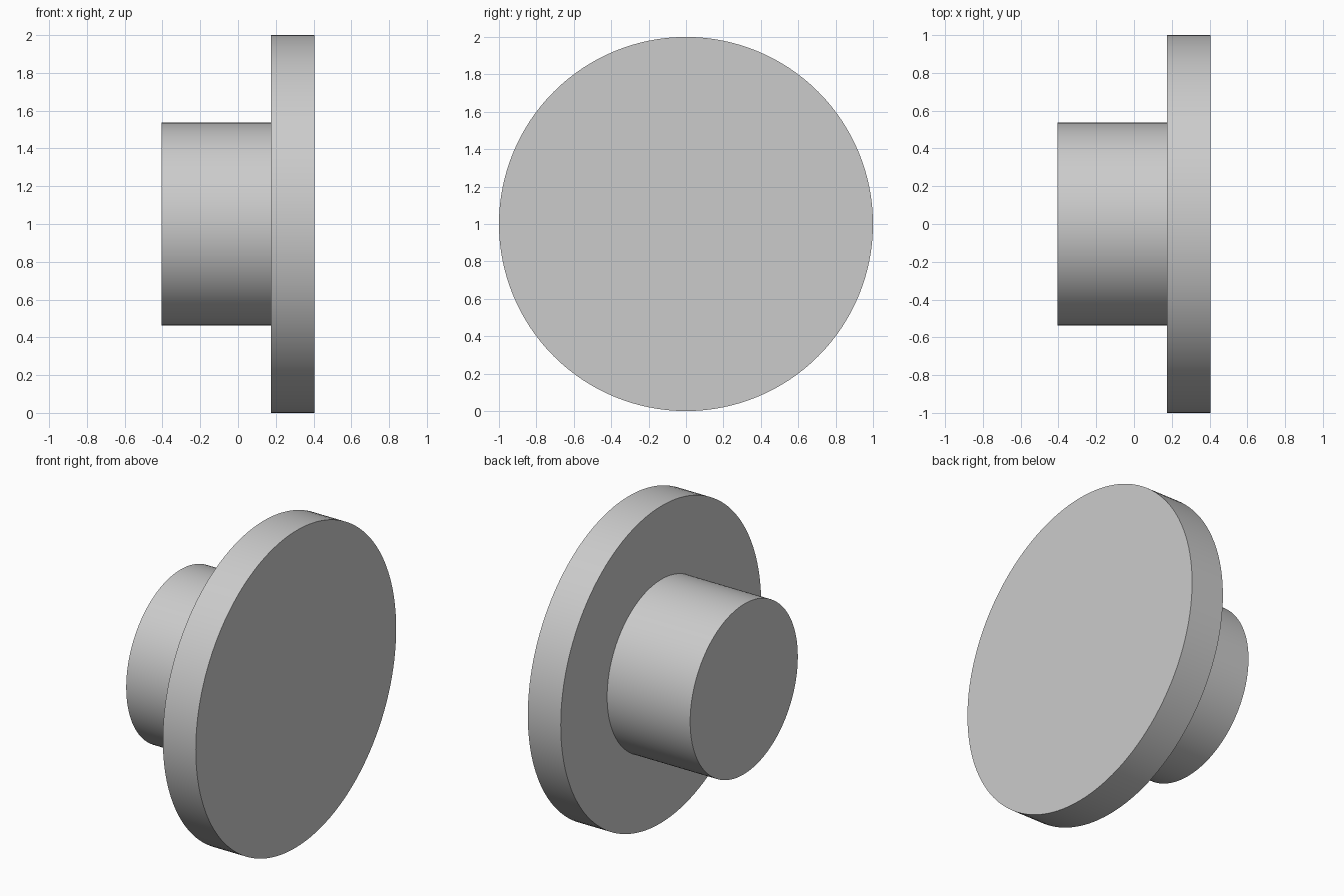
import bpy
import math

if "Cube" in bpy.data.objects:
    bpy.data.objects.remove(bpy.data.objects["Cube"], do_unlink=True)

GREY = (0.6, 0.6, 0.6, 1.0)
grey = bpy.data.materials.new("plain grey")
grey.use_nodes = True
grey.diffuse_color = GREY
grey.node_tree.nodes["Principled BSDF"].inputs["Base Color"].default_value = GREY


def round_part(name, radius, x_start, x_end):
    """Smooth-sided cylinder lying along x, centred at height 1."""
    bpy.ops.mesh.primitive_cylinder_add(
        vertices=128, radius=radius, depth=x_end - x_start,
        location=((x_start + x_end) / 2, 0, 1),
        rotation=(0, math.pi / 2, 0))
    part = bpy.context.object
    part.name = name
    part.data.materials.append(grey)
    bpy.ops.object.shade_smooth_by_angle(angle=math.radians(30))
    return part


# Wide disc on the left side, narrower hub projecting to the right
round_part("flange_disc", 1.0, 0.175, 0.405)
round_part("hub", 0.537, -0.405, 0.175)
